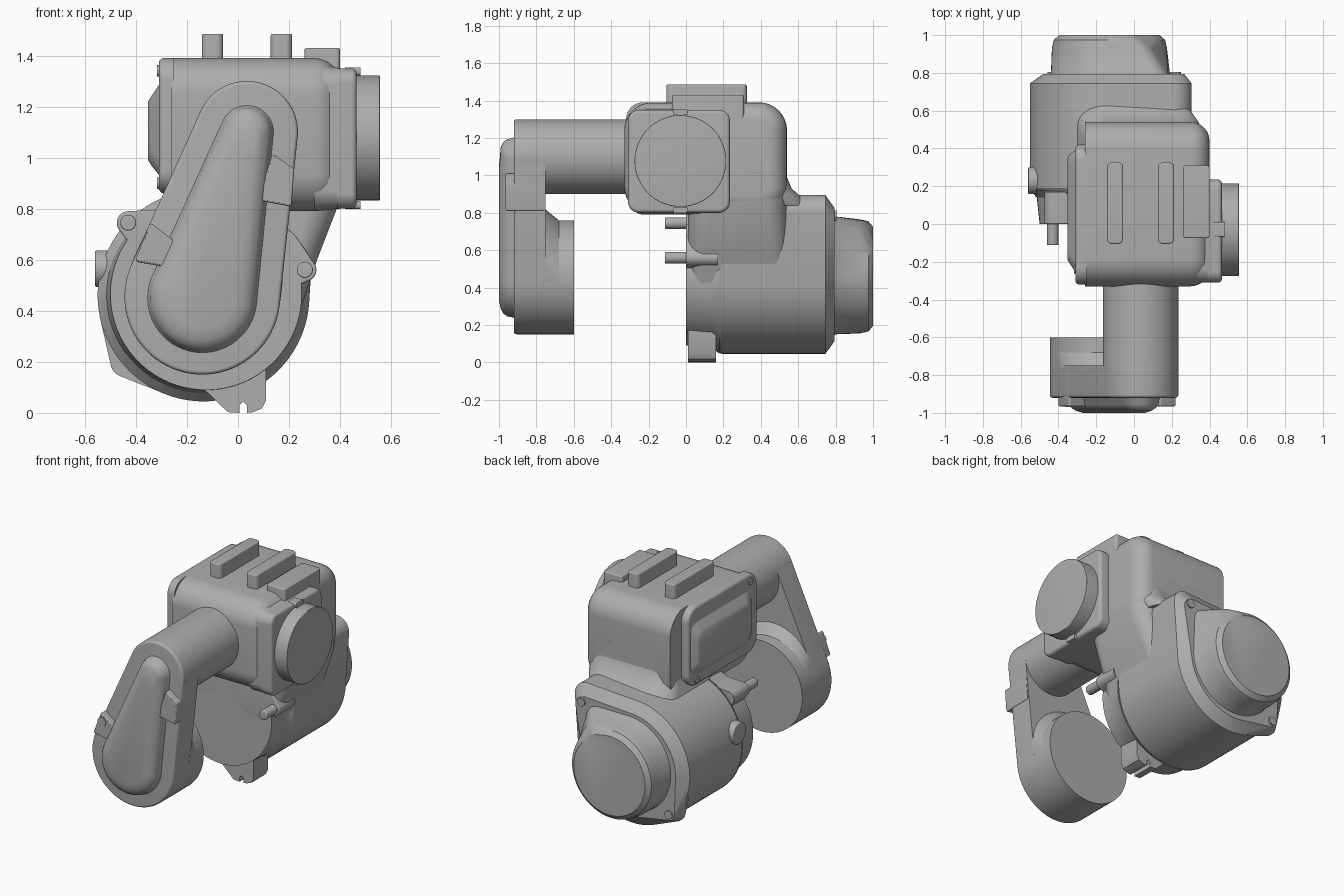
import bpy, bmesh, math
from mathutils import Vector

if "Cube" in bpy.data.objects:
    bpy.data.objects.remove(bpy.data.objects["Cube"])

grey = bpy.data.materials.new("cast grey")
grey.use_nodes = True
GREY = (0.42, 0.42, 0.42, 1)
grey.diffuse_color = GREY
grey.node_tree.nodes["Principled BSDF"].inputs["Base Color"].default_value = GREY


def place(axis, pos, a, b):
    return {"x": (pos, a, b), "y": (a, pos, b), "z": (a, b, pos)}[axis]


def outline(circles, n=72):
    """Rounded convex outline wrapped around circles (a, b, radius)."""
    pts = []
    for k in range(n):
        t = math.tau * (k + 0.5) / n
        c, s = math.cos(t), math.sin(t)
        a, b, r = max(circles, key=lambda q: q[0] * c + q[1] * s + q[2])
        pts.append((a + r * c, b + r * s))
    return pts


def grow(circles, d):
    return [(a, b, max(r + d, 0.004)) for a, b, r in circles]


def rect(a0, a1, b0, b1, r):
    return [(a, b, r) for a in (a0 + r, a1 - r) for b in (b0 + r, b1 - r)]


def skin(name, axis, rings):
    """Skin a stack of equal-length outlines and cap both ends."""
    bm = bmesh.new()
    rows = [[bm.verts.new(place(axis, p, a, b)) for a, b in pts] for p, pts in rings]
    for lo, hi in zip(rows, rows[1:]):
        for i in range(len(lo)):
            j = (i + 1) % len(lo)
            bm.faces.new((lo[i], lo[j], hi[j], hi[i]))
    bm.faces.new(rows[0])
    bm.faces.new(rows[-1])
    bmesh.ops.recalc_face_normals(bm, faces=bm.faces)
    mesh = bpy.data.meshes.new(name)
    bm.to_mesh(mesh)
    bm.free()
    mesh.materials.append(grey)
    ob = bpy.data.objects.new(name, mesh)
    bpy.context.collection.objects.link(ob)
    bpy.ops.object.select_all(action="DESELECT")
    ob.select_set(True)
    bpy.context.view_layer.objects.active = ob
    bpy.ops.object.shade_smooth_by_angle(angle=math.radians(32))
    return ob


def loft(name, axis, *sections):
    return skin(name, axis, [(p, outline(c)) for p, c in sections])


def rounded(name, axis, p0, p1, circles, e0=0.0, e1=0.0, steps=6):
    """Straight extrusion with quarter-round edges of radius e0 and e1."""
    sec = []
    for k in range(steps + 1 if e0 else 1):
        t = math.pi / 2 * k / steps
        sec.append((p0 + e0 * (1 - math.sin(t)), grow(circles, -e0 * (1 - math.cos(t)))))
    if e0:
        # walk from the end face towards the full-size wall
        sec = [(p0 + e0 * (1 - math.cos(math.pi / 2 * k / steps)),
                grow(circles, -e0 * (1 - math.sin(math.pi / 2 * k / steps))))
               for k in range(steps + 1)]
    if e1:
        sec += [(p1 - e1 * (1 - math.sin(math.pi / 2 * k / steps)),
                 grow(circles, -e1 * (1 - math.cos(math.pi / 2 * k / steps))))
                for k in range(steps + 1)]
    else:
        sec.append((p1, circles))
    return loft(name, axis, *sec)


# Forearm: plate, wrist drum, ramp, cover and shoulder tube
top, low = (0.035, 1.1, 0.2), (-0.14, 0.455, 0.305)
rounded("forearm_plate", "y", -0.92, -0.75, [top, low], e0=0.015)
loft("wrist_drum", "y", (-0.8, [low]), (-0.6, [low]))
loft("wrist_ramp", "y", (-0.76, [low, (-0.12, 0.53, 0.295)]), (-0.68, [low]))
cover = [(0.035, 1.1, 0.1), (-0.14, 0.45, 0.21)]
loft("forearm_cover", "y", (-0.91, grow(cover, 0.012)), (-0.925, cover),
     (-0.955, grow(cover, -0.006)), (-0.975, grow(cover, -0.02)),
     (-0.99, grow(cover, -0.045)),
     (-1.0, [(0.01, 1.0, 0.05), (-0.14, 0.46, 0.13)]))
rounded("forearm_tube", "y", -0.9, -0.25, [top])

# Raised clamps on the forearm edges
for side, pts in (("right", [(0.09, 0.84), (0.2, 0.82), (0.21, 0.95), (0.14, 1.0)]),
                  ("left", [(-0.39, 0.6), (-0.27, 0.58), (-0.25, 0.66), (-0.34, 0.73)])):
    rounded(side + "_clamp", "y", -0.965, -0.76, [(a, b, 0.01) for a, b in pts], e0=0.008)
rounded("clamp_screw", "y", -0.97, -0.9, [(-0.335, 0.685, 0.03)])

# Upper gearbox with its rounded right side
body = rect(-0.33, 0.54, 0.79, 1.39, 0.15)
rounded("upper_gearbox", "x", -0.26, 0.4, body, e1=0.1)

# Left service cover with a bulge
plate = rect(-0.32, 0.42, 0.86, 1.39, 0.09)
rounded("service_plate", "x", -0.31, -0.25, plate, e0=0.02)
loft("service_bulge", "x", (-0.3, rect(-0.27, 0.4, 0.92, 1.3, 0.07)),
     (-0.34, rect(-0.21, 0.37, 0.97, 1.24, 0.06)),
     (-0.352, rect(-0.19, 0.35, 0.99, 1.22, 0.05)))
for y, z in ((0.33, 0.9), (-0.24, 1.34)):
    rounded("service_screw", "x", -0.318, -0.28, [(y, z, 0.022)])

# Top ribs and terminal box
for x in (-0.1, 0.17):
    rounded("top_rib", "z", 1.36, 1.485, rect(x - 0.042, x + 0.042, -0.105, 0.325, 0.025), e1=0.008)
rounded("terminal_box", "z", 1.28, 1.43, rect(0.26, 0.4, -0.075, 0.31, 0.015), e1=0.008)

# Right motor flange, disc and clips
loft("motor_neck", "x", (0.3, rect(-0.31, 0.27, 0.79, 1.37, 0.09)),
     (0.4, rect(-0.31, 0.235, 0.8, 1.35, 0.07)))
rounded("motor_flange", "x", 0.39, 0.465, rect(-0.31, 0.235, 0.8, 1.35, 0.06), e1=0.02)
rounded("motor_disc", "x", 0.45, 0.556, [(-0.03, 1.077, 0.245)], e1=0.004)
for z in (0.815, 1.338):
    rounded("disc_clip", "x", 0.42, 0.48, rect(-0.07, 0.01, z - 0.016, z + 0.016, 0.012))

# Neck between the two gearboxes
loft("neck", "z", (0.42, rect(-0.3, 0.25, 0.01, 0.56, 0.08)),
     (0.6, rect(-0.29, 0.31, 0.01, 0.55, 0.1)),
     (0.82, rect(-0.26, 0.395, 0.01, 0.54, 0.12)),
     (1.1, rect(-0.26, 0.4, 0.01, 0.54, 0.12)))
loft("neck_fillet", "z", (0.84, rect(-0.3, 0.33, 0.05, 0.66, 0.15)),
     (0.89, rect(-0.28, 0.36, 0.05, 0.61, 0.14)),
     (0.93, rect(-0.26, 0.37, 0.05, 0.565, 0.13)),
     (0.99, rect(-0.25, 0.37, 0.05, 0.54, 0.12)))

# Lower housing with corner lugs
drum, corner = (-0.135, 0.46, 0.415), (0.215, 0.805, 0.09)
loft("housing_front", "y", (0.0, [(-0.125, 0.465, 0.375)]), (0.14, [(-0.13, 0.462, 0.385)]),
     (0.18, [drum]))
loft("lower_housing", "y", (0.16, [grow([drum], -0.02)[0], (0.2, 0.72, 0.08)]),
     (0.19, [drum, (0.21, 0.74, 0.09)]), (0.5, [drum, corner]),
     (0.74, [drum, corner]))
foot = (-0.44, 0.2, 0.06)
loft("housing_flange", "y", (0.72, [drum, corner, foot]),
     (0.745, [drum, corner, foot]),
     (0.795, [(-0.135, 0.46, 0.345), (0.2, 0.76, 0.065), (-0.42, 0.21, 0.05)]))
for x, z in ((0.22, 0.785), (-0.43, 0.2)):
    rounded("flange_screw", "y", 0.75, 0.805, [(x, z, 0.028)])

# Rear cap with a slanted upper corner
cap_base = [(-0.125, 0.465, 0.315), (0.1, 0.7, 0.08)]
loft("rear_cap", "y", (0.76, grow(cap_base, 0.025)), (0.8, cap_base),
     (0.93, [(-0.13, 0.46, 0.305), (0.02, 0.68, 0.08)]),
     (0.975, [(-0.13, 0.46, 0.295), (-0.02, 0.66, 0.08)]),
     (1.0, [(-0.13, 0.46, 0.265), (-0.04, 0.65, 0.06)]))

# Front lugs with guide pins
for x, z, ix, iz in ((-0.43, 0.745, -0.25, 0.66), (0.262, 0.56, 0.12, 0.6)):
    rounded("pin_lug", "y", 0.0, 0.17, [(x, z, 0.045), (ix, iz, 0.14)], e0=0.008)
    rounded("guide_pin", "y", -0.112, 0.05, [(x, z, 0.031)], e0=0.006)

# Side plug
rounded("side_plug", "x", -0.56, -0.45, [(0.23, 0.565, 0.072)], e0=0.008)

# Slotted foot tab
half = [(0.11, 0.2), (0.11, 0.05), (0.095, 0.018), (0.06, 0.003), (0.035, 0.0),
        (0.035, 0.03), (0.02, 0.045)]
left = [(0.005, 0.03), (0.005, 0.0), (-0.04, 0.003), (-0.13, 0.09), (-0.13, 0.2)]
skin("foot_tab", "y", [(0.01, half + left), (0.16, half + left)])
